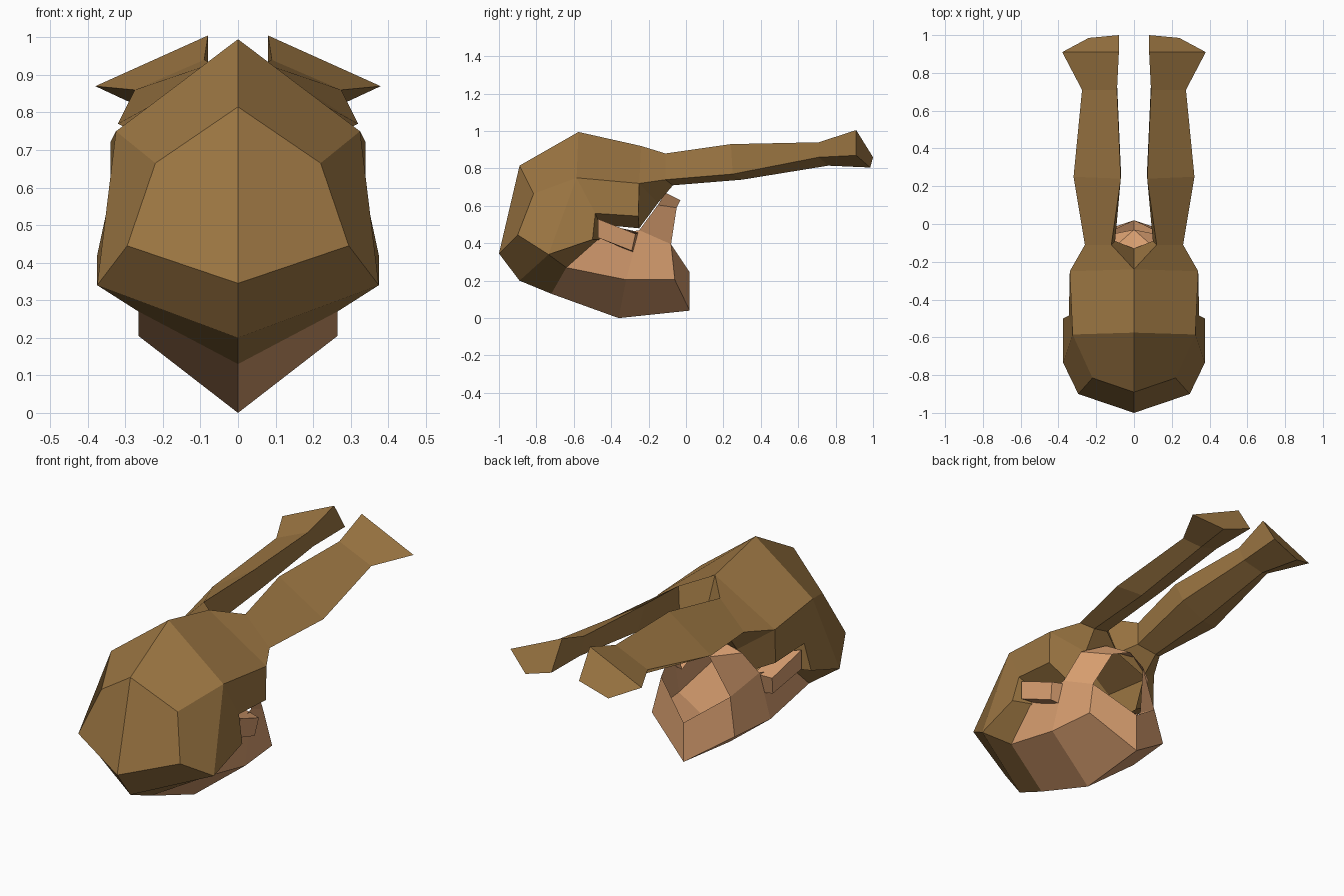
import bpy, bmesh

if "Cube" in bpy.data.objects:
    bpy.data.objects.remove(bpy.data.objects["Cube"])


def material(name, color):
    m = bpy.data.materials.new(name)
    m.diffuse_color = (*color, 1)
    m.use_nodes = True
    m.node_tree.nodes["Principled BSDF"].inputs["Base Color"].default_value = m.diffuse_color
    return m


HAIR = material("hair_brown", (0.33, 0.18, 0.055))
SKIN = material("skin_tan", (0.68, 0.34, 0.16))


def half_part(name, pts, faces, mat):
    """Flat-faced half shell from named points, mirrored across x = 0."""
    bm = bmesh.new()
    v = {k: bm.verts.new(p) for k, p in pts.items()}
    for f in faces:
        bm.faces.new([v[k] for k in f.split()])
    bmesh.ops.recalc_face_normals(bm, faces=bm.faces)
    me = bpy.data.meshes.new(name)
    bm.to_mesh(me)
    bm.free()
    me.materials.append(mat)
    ob = bpy.data.objects.new(name, me)
    bpy.context.collection.objects.link(ob)
    mod = ob.modifiers.new("mirror", 'MIRROR')
    mod.use_clip = True
    return ob


def loft(sections):
    """Named points and faces joining 4-point sections, last one capped."""
    pts = {f"{i}{j}": p for i, s in enumerate(sections) for j, p in enumerate(s)}
    faces = [f"{i}{j} {i}{(j + 1) % 4} {i + 1}{(j + 1) % 4} {i + 1}{j}"
             for i in range(len(sections) - 1) for j in range(4)]
    n = len(sections) - 1
    return pts, faces + [f"{n}0 {n}1 {n}2 {n}3"]


# Pigtail sections: inner top, outer, lower outer, lower inner
base = [(0.12, -0.11, 0.88), (0.26, -0.11, 0.74), (0.20, -0.07, 0.71), (0.10, -0.09, 0.74)]
tail = [base,
        [(0.07, 0.24, 0.93), (0.32, 0.25, 0.77), (0.20, 0.30, 0.74), (0.07, 0.30, 0.81)],
        [(0.09, 0.71, 0.94), (0.275, 0.71, 0.86), (0.20, 0.76, 0.815), (0.09, 0.75, 0.85)],
        [(0.08, 0.91, 1.005), (0.38, 0.91, 0.87), (0.24, 0.985, 0.805), (0.08, 1.0, 0.86)]]
half_part("pigtails", *loft(tail), HAIR)

# Hair cap: centre line (a), side (b-f), fringe (g, h), pigtail root (p)
cap = {
    "a0": (0, -1, 0.345), "a1": (0, -0.89, 0.815), "a2": (0, -0.575, 0.995),
    "a3": (0, -0.24, 0.92), "a4": (0, -0.89, 0.2), "a5": (0, -0.72, 0.13),
    "b0": (0.295, -0.9, 0.445), "b1": (0.22, -0.815, 0.665),
    "c0": (0.375, -0.735, 0.34), "c1": (0.375, -0.5, 0.42), "c2": (0.345, -0.485, 0.56),
    "d": (0.325, -0.585, 0.75), "e": (0.34, -0.25, 0.72), "f": (0.34, -0.255, 0.545),
    "s": (0.265, -0.64, 0.27), "u": (0.27, -0.46, 0.42),
    "c3": (0.25, -0.46, 0.50), "f1": (0.22, -0.25, 0.48),
    "g": (0.19, -0.15, 0.615), "h": (0, -0.13, 0.67),
    **{f"p{i}": p for i, p in enumerate(base)}}
half_part("hair_cap", cap, [
    "a0 b0 b1 a1", "a1 b1 d a2", "b0 c0 d b1", "c0 c1 c2 d", "d c2 f e",
    "a2 d e a3", "a0 b0 c0 a4", "a4 c0 s a5", "c0 c1 u s", "c1 c2 c3 u",
    "c2 f f1 c3", "e f f1 g", "e g p2 p1", "a3 e p1 p0", "a3 p0 p3 h",
    "p3 p2 g h"], HAIR)

# Head: jaw, cheeks and brow around the open face
head = {
    "m0": (0, -0.72, 0.13), "m1": (0, -0.36, 0.0), "m2": (0, 0.02, 0.04),
    "m3": (0, 0.02, 0.245), "s0": (0.265, -0.64, 0.27), "s1": (0.265, -0.32, 0.205),
    "s2": (0.24, -0.06, 0.205), "s3": (0.20, -0.08, 0.395),
    "u": (0.28, -0.46, 0.43), "v": (0.25, -0.25, 0.47),
    "t1": (0.10, -0.05, 0.59), "t2": (0.22, -0.15, 0.605),
    "b": (0, -0.03, 0.63), "n": (0.09, -0.11, 0.67), "n0": (0, -0.13, 0.67)}
half_part("head", head, [
    "m0 s0 s1 m1", "m1 s1 s2 m2", "m2 s2 s3 m3", "s0 u v s1",
    "s1 v s3 s2", "v t2 t1 s3", "t1 t2 n b", "b n n0"], SKIN)

# Ears: small wedges
ears = [[(0.22, -0.44, 0.50), (0.22, -0.25, 0.46), (0.22, -0.28, 0.35), (0.22, -0.44, 0.42)],
        [(0.34, -0.47, 0.53), (0.31, -0.27, 0.45), (0.30, -0.29, 0.36), (0.34, -0.47, 0.43)]]
half_part("ears", *loft(ears), SKIN)
